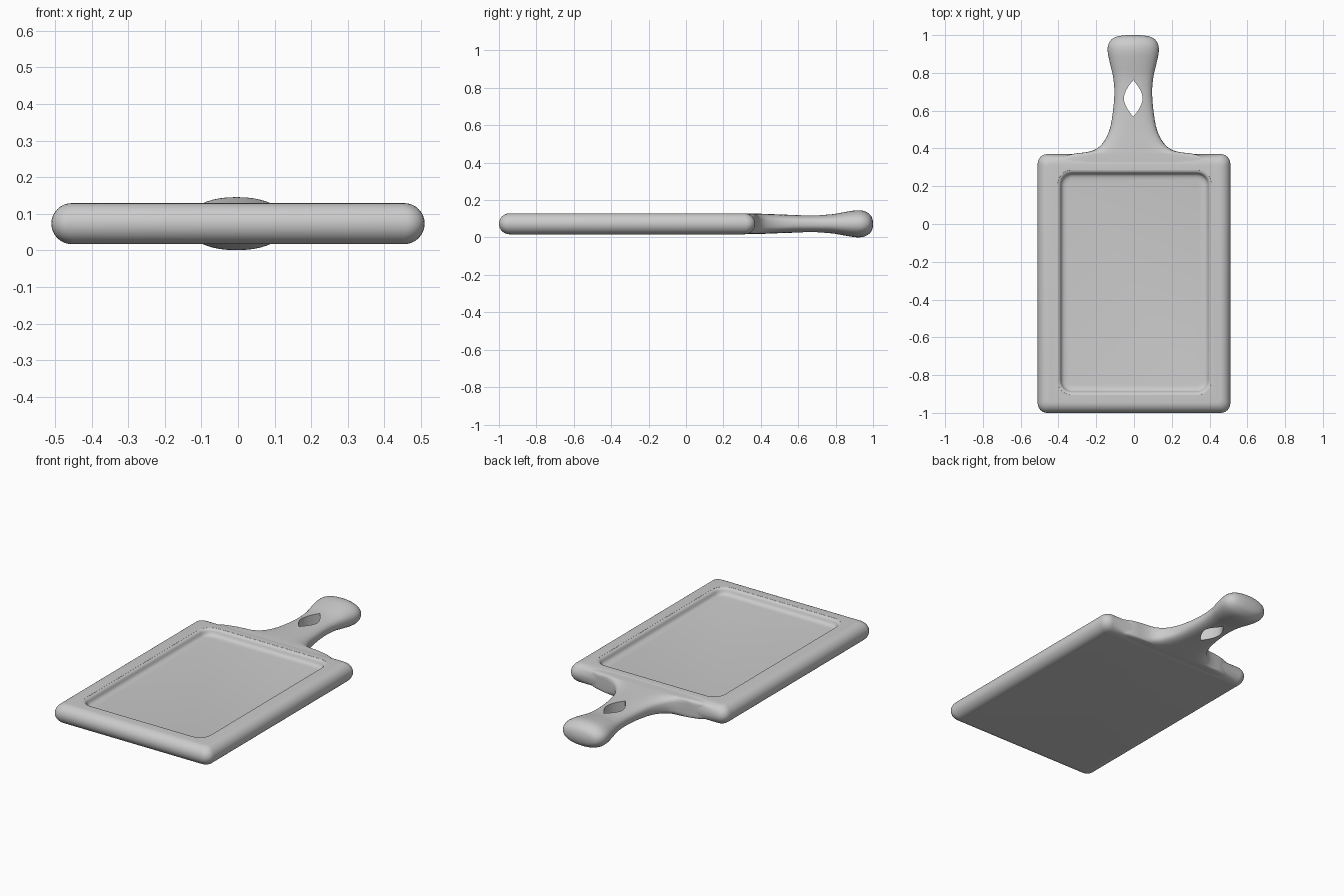
import bpy, bmesh, math

if "Cube" in bpy.data.objects:
    bpy.data.objects.remove(bpy.data.objects["Cube"])

MID = 0.073   # mid height of the board


def loft(name, rings):
    """Skin a list of equal-length closed point rings and cap both ends."""
    bm = bmesh.new()
    loops = [[bm.verts.new(p) for p in ring] for ring in rings]
    n = len(loops[0])
    for a, b in zip(loops, loops[1:]):
        for i in range(n):
            j = (i + 1) % n
            bm.faces.new((a[i], a[j], b[j], b[i]))
    bm.faces.new(loops[0][::-1])
    bm.faces.new(loops[-1])
    bmesh.ops.recalc_face_normals(bm, faces=bm.faces)
    mesh = bpy.data.meshes.new(name)
    bm.to_mesh(mesh)
    bm.free()
    obj = bpy.data.objects.new(name, mesh)
    bpy.context.collection.objects.link(obj)
    return obj


def rounded_rect(cx, cy, hx, hy, r, z, seg=6):
    pts = []
    for k, (sx, sy) in enumerate([(1, 1), (-1, 1), (-1, -1), (1, -1)]):
        for i in range(seg + 1):
            a = math.pi / 2 * (k + i / seg)
            pts.append((cx + sx * (hx - r) + r * math.cos(a),
                        cy + sy * (hy - r) + r * math.sin(a), z))
    return pts


def section(y, w, h, n, cx=-0.004, count=40):
    """Superellipse cross-section of the handle."""
    pts = []
    for i in range(count):
        a = 2 * math.pi * i / count
        c, s = math.cos(a), math.sin(a)
        pts.append((cx + w * math.copysign(abs(c) ** (2 / n), c), y,
                    MID + h * math.copysign(abs(s) ** (2 / n), s)))
    return pts


def catmull(stations, steps=4):
    """Smooth interpolation between handle stations."""
    out = []
    for i in range(len(stations) - 1):
        p0, p1 = stations[max(i - 1, 0)], stations[i]
        p2, p3 = stations[i + 1], stations[min(i + 2, len(stations) - 1)]
        for s in range(steps):
            t = s / steps
            out.append([0.5 * (2 * b + (c - a) * t + (2 * a - 5 * b + 4 * c - d) * t ** 2
                               + (3 * b - a - 3 * c + d) * t ** 3)
                        for a, b, c, d in zip(p0, p1, p2, p3)])
    return out + [list(stations[-1])]


# Board slab with rolled edges
rings = []
for i in range(17):
    a = -math.pi / 2 + math.pi * i / 16
    inset = 0.056 * (1 - math.cos(a))
    rings.append(rounded_rect(0, -0.315, 0.51 - inset, 0.685 - inset,
                              max(0.05 - inset * 0.6, 0.012), MID + 0.056 * math.sin(a)))
board = loft("cutting_board", rings)

# Handle: y, half width, half height, squareness
stations = [(0.31, 0.40, 0.0545, 7), (0.35, 0.38, 0.0545, 7), (0.371, 0.32, 0.0545, 6),
            (0.38, 0.25, 0.0545, 5), (0.395, 0.20, 0.054, 4.5), (0.43, 0.16, 0.053, 3.5),
            (0.50, 0.125, 0.05, 3), (0.60, 0.107, 0.047, 2.6), (0.70, 0.10, 0.047, 2.5),
            (0.78, 0.107, 0.051, 2.4), (0.85, 0.123, 0.063, 2.3), (0.91, 0.135, 0.072, 2.2),
            (0.95, 0.132, 0.069, 2.2), (0.98, 0.112, 0.053, 2.2), (0.994, 0.08, 0.034, 2.2),
            (1.0, 0.035, 0.012, 2.2)]
handle = loft("handle", [section(*s) for s in catmull(stations)])

# Recess cutter: outward offset and height, from soft rim down to rounded floor
recess = loft("recess_cutter", [
    rounded_rect(0.003, -0.31, 0.39 + o, 0.578 + o, 0.06 + o, z)
    for o, z in [(0.025, 0.14), (0.018, 0.1285), (0.010, 0.127), (0.004, 0.122),
                 (0.0, 0.114), (-0.003, 0.105), (-0.010, 0.098), (-0.020, 0.094),
                 (-0.035, 0.092)]])

# Pointed oval hanging hole
side = [(0.05 * (1 - abs(t) ** 1.7), 0.665 + 0.097 * t) for t in [i / 8 for i in range(-8, 9)]]
outline = side + [(-x, y) for x, y in side[-2:0:-1]]
hole = loft("hole_cutter", [[(x - 0.004, y, z) for x, y in outline] for z in (-0.1, 0.3)])

# Join handle to board, then cut recess and hole
bpy.context.view_layer.objects.active = board
for tool, op in ((handle, 'UNION'), (recess, 'DIFFERENCE'), (hole, 'DIFFERENCE')):
    mod = board.modifiers.new(tool.name, 'BOOLEAN')
    mod.operation, mod.object, mod.solver = op, tool, 'EXACT'
    bpy.ops.object.modifier_apply(modifier=mod.name)
    bpy.data.objects.remove(tool)

board.select_set(True)
bpy.ops.object.shade_smooth_by_angle(angle=math.radians(35))
